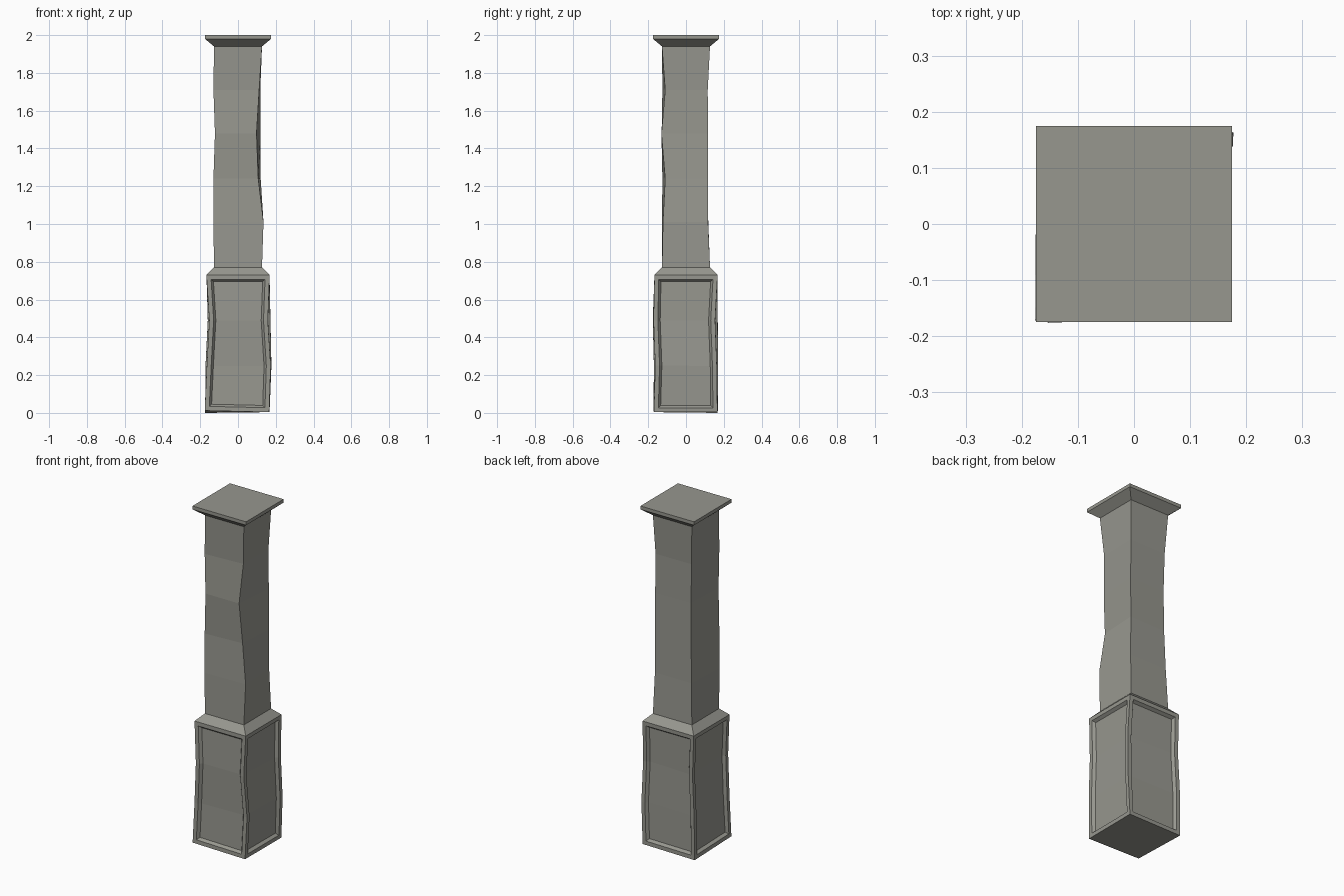
import bpy
import bmesh

if "Cube" in bpy.data.objects:
    bpy.data.objects.remove(bpy.data.objects["Cube"])

stone = bpy.data.materials.new("grey stone")
stone.diffuse_color = (0.31, 0.31, 0.275, 1.0)
stone.use_nodes = True
stone.node_tree.nodes["Principled BSDF"].inputs["Base Color"].default_value = stone.diffuse_color


def square(z, h):
    """Ring of corners: front left, front right, back right, back left."""
    return [(-h, -h, z), (h, -h, z), (h, h, z), (-h, h, z)]


def ring(z, *corners):
    """Uneven four-cornered ring at one height."""
    return [(x, y, z) for x, y in corners]


def loft(name, rings, bottom=False, top=False, panel_levels=0):
    """Skin four-sided rings; optionally recess a panel in each lower side."""
    bm = bmesh.new()
    rows = [[bm.verts.new(c) for c in r] for r in rings]
    sides = [[] for _ in range(4)]
    for lo, hi in zip(rows, rows[1:]):
        for i in range(4):
            j = (i + 1) % 4
            sides[i].append(bm.faces.new((lo[i], lo[j], hi[j], hi[i])))
    if bottom:
        bm.faces.new(rows[0][::-1])
    if top:
        bm.faces.new(rows[-1])
    bm.normal_update()
    if panel_levels:
        for side in sides:
            panel = side[:panel_levels]
            # flat frame, then a sloped step inwards
            for width, depth in ((0.023, 0.0), (0.012, -0.016)):
                bmesh.ops.inset_region(bm, faces=panel, thickness=width, depth=depth,
                                       use_boundary=True, use_even_offset=True)
                bm.normal_update()
    mesh = bpy.data.meshes.new(name)
    bm.to_mesh(mesh)
    bm.free()
    mesh.materials.append(stone)
    obj = bpy.data.objects.new(name, mesh)
    bpy.context.collection.objects.link(obj)
    return obj


# Worn plinth with recessed panels and a sloped ledge
foot = [(-0.176, -0.172, 0.012), (0.165, -0.17, 0.004),
        (0.167, 0.166, 0.004), (-0.174, 0.168, 0.0)]
loft("plinth", [
    foot,
    ring(0.25, (-0.165, -0.17), (0.173, -0.163), (0.177, 0.163), (-0.172, 0.17)),
    ring(0.49, (-0.152, -0.176), (0.158, -0.172), (0.172, 0.154), (-0.16, 0.168)),
    square(0.73, 0.167),
    square(0.77, 0.127),
], bottom=True, panel_levels=3)

# Worn uneven shaft
loft("shaft", [
    square(0.77, 0.127),
    ring(1.01, (-0.13, -0.127), (0.135, -0.122), (0.121, 0.117), (-0.118, 0.118)),
    ring(1.24, (-0.13, -0.125), (0.107, -0.11), (0.12, 0.117), (-0.112, 0.112)),
    ring(1.48, (-0.122, -0.129), (0.098, -0.13), (0.12, 0.116), (-0.11, 0.11)),
    ring(1.71, (-0.13, -0.125), (0.112, -0.11), (0.118, 0.115), (-0.115, 0.113)),
    square(1.94, 0.127),
])

# Flared cap with a thin slab
loft("cap", [square(1.94, 0.127), square(1.98, 0.175), square(2.0, 0.175)], top=True)
